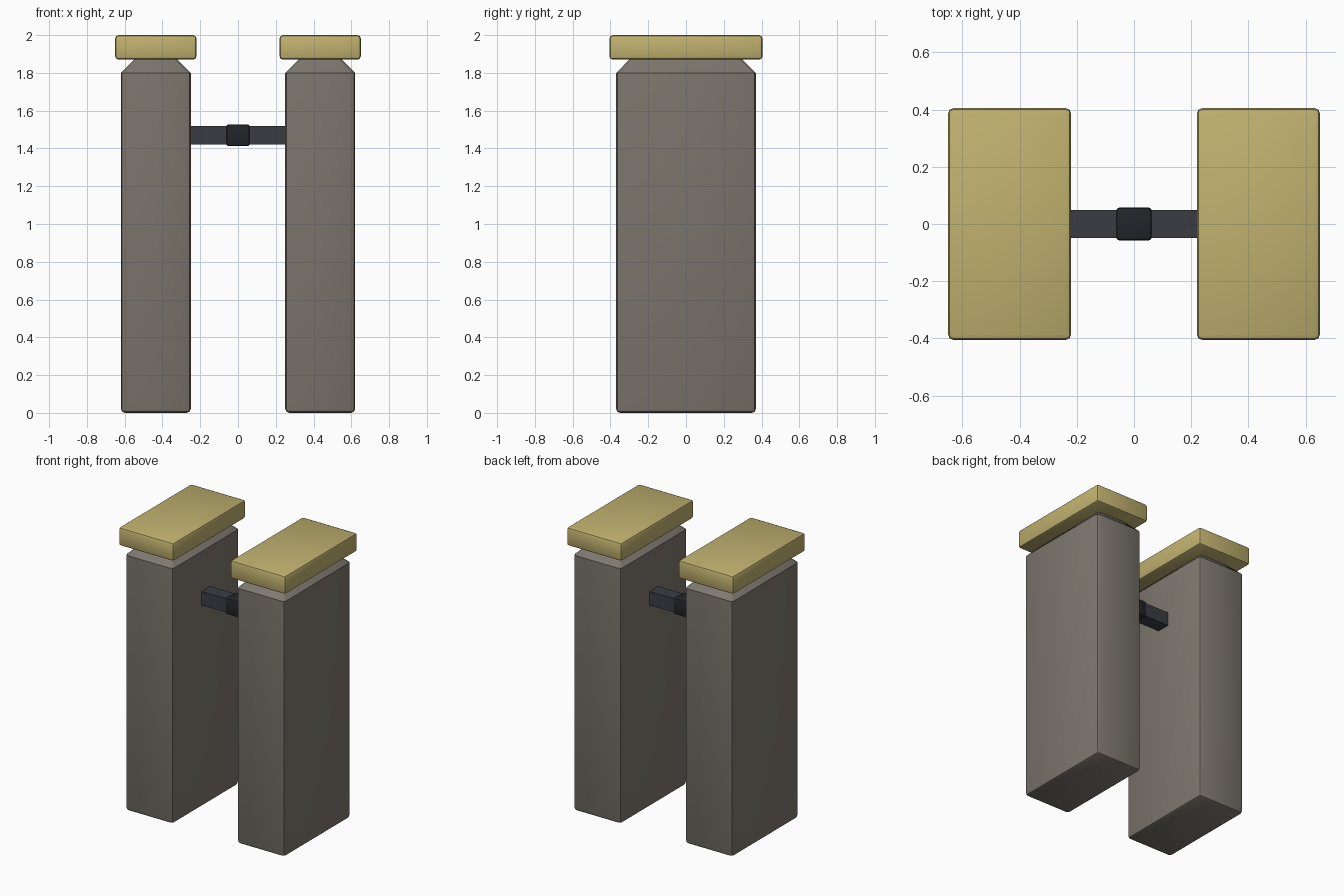
import bpy, bmesh
from mathutils import Matrix

if "Cube" in bpy.data.objects:
    bpy.data.objects.remove(bpy.data.objects["Cube"])


def material(name, rgb):
    m = bpy.data.materials.new(name)
    m.diffuse_color = (*rgb, 1)
    m.use_nodes = True
    m.node_tree.nodes["Principled BSDF"].inputs["Base Color"].default_value = m.diffuse_color
    return m


STONE = material("stone", (0.21, 0.19, 0.16))
SAND = material("sand", (0.53, 0.44, 0.16))
STEEL = material("steel", (0.042, 0.046, 0.056))
DARK = material("dark_steel", (0.016, 0.019, 0.022))


def box(bm, size, z0):
    bmesh.ops.create_cube(bm, size=1, matrix=Matrix.Translation((0, 0, z0 + size[2] / 2))
                          @ Matrix.Diagonal((*size, 1)))


def bevel(bm, edges, width, segments=2):
    bmesh.ops.bevel(bm, geom=edges, offset=width, segments=segments, profile=0.5,
                    affect='EDGES', clamp_overlap=True)


def finish(name, bm, mat, x=0.0):
    bmesh.ops.recalc_face_normals(bm, faces=bm.faces[:])
    me = bpy.data.meshes.new(name)
    bm.to_mesh(me)
    bm.free()
    me.materials.append(mat)
    ob = bpy.data.objects.new(name, me)
    ob.location.x = x
    bpy.context.collection.objects.link(ob)
    bpy.ops.object.select_all(action='DESELECT')
    ob.select_set(True)
    bpy.context.view_layer.objects.active = ob
    bpy.ops.object.shade_smooth_by_angle()
    return ob


def block(name, size, z0, width, mat, x=0.0):
    bm = bmesh.new()
    box(bm, size, z0)
    if width:
        bevel(bm, bm.edges[:], width)
    finish(name, bm, mat, x)


def pillar(name, x):
    # Shaft with softened sides and foot, then a chamfered neck on top
    bm = bmesh.new()
    box(bm, (0.37, 0.74, 1.80), 0)
    bevel(bm, [e for e in bm.edges if min(v.co.z for v in e.verts) < 0.01], 0.022)
    top = max(bm.faces, key=lambda f: f.calc_center_median().z)
    ext = bmesh.ops.extrude_face_region(bm, geom=[top])
    bmesh.ops.delete(bm, geom=[top], context='FACES_ONLY')
    for v in ext["geom"]:
        if isinstance(v, bmesh.types.BMVert):
            v.co.x -= 0.07 if v.co.x > 0 else -0.07
            v.co.y -= 0.07 if v.co.y > 0 else -0.07
            v.co.z += 0.07
    finish(name, bm, STONE, x)


for side, s in (("left", -1), ("right", 1)):
    pillar(side + "_pillar", s * 0.435)
    block(side + "_cap", (0.43, 0.81, 0.13), 1.87, 0.018, SAND, s * 0.435)

# Crossbar and its centre collar
block("crossbar", (0.50, 0.098, 0.096), 1.422, 0, STEEL)
block("collar", (0.126, 0.116, 0.116), 1.412, 0.014, DARK)
